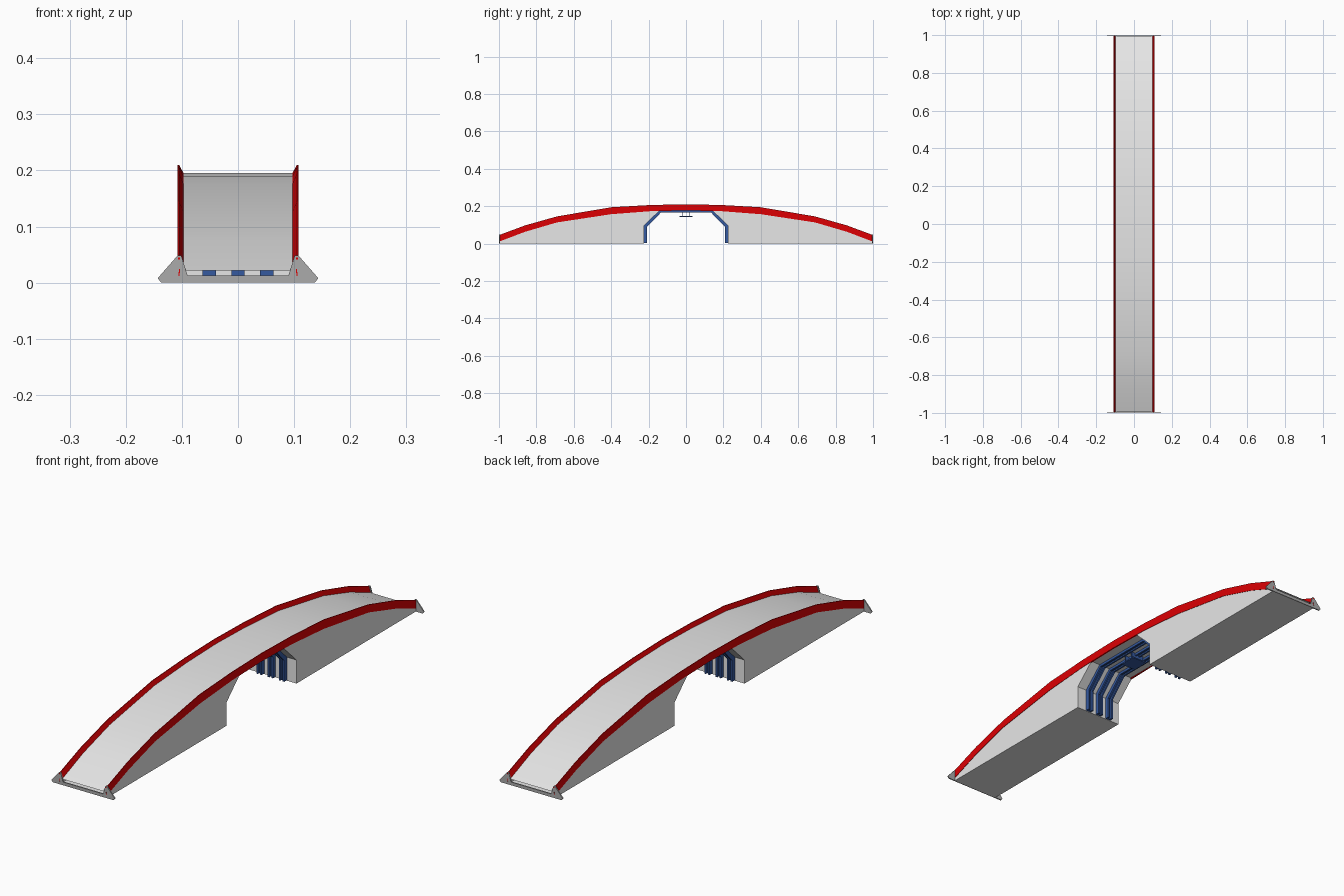
import bpy, bmesh, math

cube = bpy.data.objects.get("Cube")
if cube:
    bpy.data.objects.remove(cube, do_unlink=True)


def material(name, rgb):
    m = bpy.data.materials.new(name)
    m.use_nodes = True
    m.diffuse_color = (*rgb, 1)
    m.node_tree.nodes["Principled BSDF"].inputs["Base Color"].default_value = (*rgb, 1)
    return m


LIGHT = material("pale concrete", (0.8, 0.8, 0.8))
GREY = material("plate grey", (0.41, 0.41, 0.41))
RED = material("rail red", (0.72, 0.0, 0.001))
BLUE = material("steel blue", (0.035, 0.1, 0.35))


def finish(name, bm, mat, smooth=False):
    bmesh.ops.recalc_face_normals(bm, faces=bm.faces)
    me = bpy.data.meshes.new(name)
    bm.to_mesh(me)
    bm.free()
    me.materials.append(mat)
    ob = bpy.data.objects.new(name, me)
    bpy.context.collection.objects.link(ob)
    if smooth:
        bpy.ops.object.select_all(action='DESELECT')
        ob.select_set(True)
        bpy.context.view_layer.objects.active = ob
        bpy.ops.object.shade_smooth_by_angle(angle=math.radians(30))
    return ob


def loft(name, rings, mat, smooth=False, skip=()):
    """Bridge closed rings of points and cap both ends; skip drops wall strips."""
    bm = bmesh.new()
    vs = [[bm.verts.new(p) for p in ring] for ring in rings]
    n = len(vs[0])
    for a, b in zip(vs, vs[1:]):
        for i in range(n):
            if i not in skip:
                j = (i + 1) % n
                bm.faces.new((a[i], a[j], b[j], b[i]))
    bm.faces.new(vs[0])
    bm.faces.new(vs[-1])
    return finish(name, bm, mat, smooth)


def prism_x(name, outline, x0, x1, mat, **kw):
    return loft(name, [[(x, y, z) for y, z in outline] for x in (x0, x1)], mat, **kw)


def prism_y(name, outline, y0, y1, mat):
    return loft(name, [[(x, y, z) for x, z in outline] for y in (y0, y1)], mat)


def both_ways(half):
    """Mirror a half path that ends on or before y = 0."""
    return half + [(-p[0], *p[1:]) for p in reversed(half) if p[0] != 0]


# Stations along the span: y, rail top, deck height, rail bottom
span = both_ways([
    (-0.995, 0.047, 0.022, 0.012),
    (-0.86, 0.097, 0.076, 0.063),
    (-0.69, 0.145, 0.126, 0.113),
    (-0.40, 0.194, 0.176, 0.157),
    (-0.19, 0.206, 0.190, 0.173),
    (0, 0.21, 0.195, 0.177),
])

# Hollow body: deck, walls, underside and arch opening, with open ends
arch = both_ways([(-0.225, 0), (-0.225, 0.096), (-0.14, 0.177)])
outline = [(s[0], s[2]) for s in span] + [(0.995, 0)] + arch[::-1] + [(-0.995, 0)]
open_ends = (len(span) - 1, len(outline) - 1)
prism_x("bridge_body", outline, -0.1065, 0.1065, LIGHT, smooth=True, skip=open_ends)

# Guard rails with a bevelled inner top edge
for side, label in ((1, "left"), (-1, "right")):
    rings = [[(side * 0.108, y, low), (side * 0.108, y, top), (side * 0.105, y, top),
              (side * 0.097, y, deck), (side * 0.097, y, deck - 0.004),
              (side * 0.102, y, low)]
             for y, top, deck, low in span]
    loft(label + "_rail", rings, RED)

# End plates with raised triangular shoulders, and the rail tips set in them
half_plate = [(-0.137, 0), (-0.143, 0.008), (-0.108, 0.048), (-0.101, 0.048),
              (-0.09, 0.013)]
upper_tip = [(0.103, 0.041), (0.107, 0.041), (0.107, 0.045), (0.103, 0.045)]
lower_tip = [(0.1045, 0.012), (0.1065, 0.012), (0.105, 0.024), (0.103, 0.024)]
for end, label in ((-1, "front"), (1, "back")):
    prism_y(label + "_end_plate", both_ways(half_plate), end * 0.999, end * 0.994, GREY)
    for side in (-1, 1):
        for tip in (upper_tip, lower_tip):
            prism_y(label + "_rail_tip", [(side * x, z) for x, z in tip],
                    end, end * 0.997, RED)


# Steel channel ribs lining the arch
def arch_band(inset):
    inner = both_ways([(-0.225 + inset, 0.002), (-0.225 + inset, 0.096 - inset * 0.4),
                       (-0.14 + inset * 0.4, 0.177 - inset * 0.6)])
    outer = both_ways([(-0.235, 0.002), (-0.235, 0.1), (-0.144, 0.184)])
    return outer + inner[::-1]


for k, label in enumerate(("right", "middle", "left")):
    x = (k - 1) * 0.051
    prism_x(label + "_rib_web", arch_band(0.008), x - 0.012, x + 0.012, BLUE)
    for s in (-1, 1):
        c = x + s * 0.0085
        prism_x(label + "_rib_flange", arch_band(0.017), c - 0.0035, c + 0.0035, BLUE)


# Panel hung beneath the crown
def box(name, y0, y1, z0, z1, w, mat):
    prism_x(name, [(y0, z0), (y1, z0), (y1, z1), (y0, z1)], -w, w, mat)


box("hanging_panel", -0.036, 0.036, 0.143, 0.148, 0.035, BLUE)
for y in (-0.02, 0.02):
    box("panel_hanger", y - 0.002, y + 0.002, 0.147, 0.178, 0.03, BLUE)
